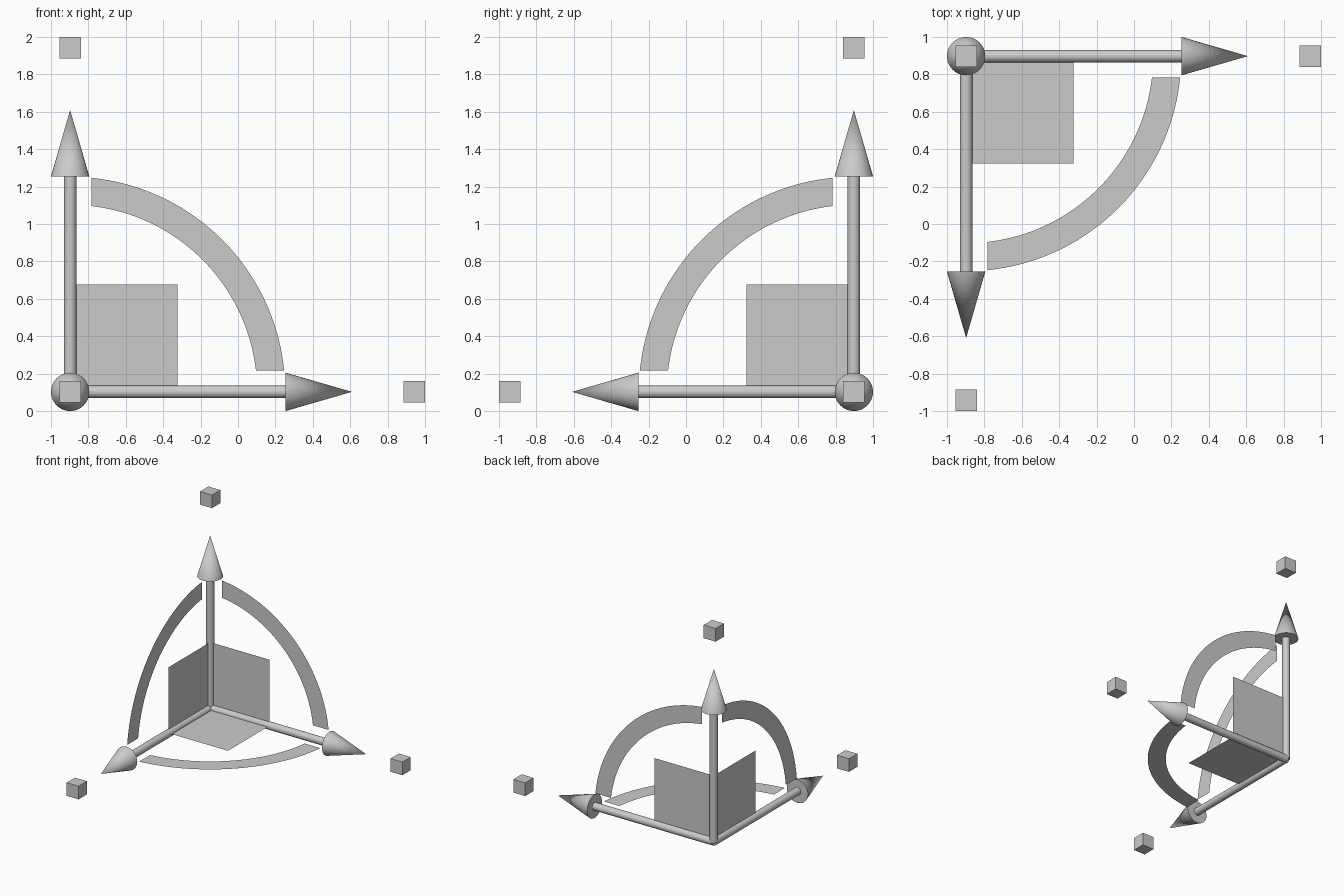
import bpy
import bmesh
import math
from mathutils import Vector, Matrix

cube = bpy.data.objects.get("Cube")
if cube:
    bpy.data.objects.remove(cube, do_unlink=True)

grey = bpy.data.materials.new("plain grey")
grey.use_nodes = True
COLOUR = (0.6, 0.6, 0.6, 1)
grey.diffuse_color = COLOUR
grey.node_tree.nodes["Principled BSDF"].inputs["Base Color"].default_value = COLOUR

CORNER = Vector((-0.8975, 0.8975, 0.1025))
AXES = {
    "side": Vector((1, 0, 0)),
    "front": Vector((0, -1, 0)),
    "up": Vector((0, 0, 1)),
}
SHAFT_END, TIP, CUBE_AT = 1.152, 1.507, 1.84
PANEL, INNER, OUTER, GAP = 0.575, 1.0, 1.15, 0.115


def add_object(name, bm, smooth=False):
    mesh = bpy.data.meshes.new(name)
    bm.to_mesh(mesh)
    bm.free()
    mesh.materials.append(grey)
    obj = bpy.data.objects.new(name, mesh)
    bpy.context.collection.objects.link(obj)
    if smooth:
        bpy.ops.object.select_all(action="DESELECT")
        obj.select_set(True)
        bpy.context.view_layer.objects.active = obj
        bpy.ops.object.shade_smooth_by_angle(angle=math.radians(40))


def add_round(name, axis, start, end, r1, r2):
    """Cylinder or cone running along an axis from the corner."""
    bm = bmesh.new()
    turn = axis.to_track_quat("Z", "Y").to_matrix().to_4x4()
    place = Matrix.Translation(CORNER + axis * (start + end) / 2) @ turn
    bmesh.ops.create_cone(bm, cap_ends=True, segments=32, radius1=r1,
                          radius2=r2, depth=end - start, matrix=place)
    bmesh.ops.remove_doubles(bm, verts=bm.verts, dist=1e-5)
    add_object(name, bm, smooth=True)


def add_sheet(name, u, v, faces):
    """Flat sheet in the plane of two axes, facing the open side."""
    bm = bmesh.new()
    for pts in faces:
        bm.faces.new([bm.verts.new(CORNER + u * a + v * b) for a, b in pts])
    bmesh.ops.remove_doubles(bm, verts=bm.verts, dist=1e-5)
    outward = sum(AXES.values(), Vector()) - u - v
    for face in bm.faces:
        face.normal_update()
        if face.normal.dot(outward) < 0:
            face.normal_flip()
    add_object(name, bm)


def arc_point(radius, t):
    # Ends are cut parallel to the axes at a fixed gap
    first = math.asin(GAP / radius)
    angle = first + (math.pi / 2 - 2 * first) * t
    return radius * math.cos(angle), radius * math.sin(angle)


# Arrows with a detached cube beyond each tip
for name, axis in AXES.items():
    add_round(name + "_arrow_shaft", axis, 0, SHAFT_END, 0.033, 0.033)
    add_round(name + "_arrow_head", axis, SHAFT_END, TIP, 0.1025, 0)
    bm = bmesh.new()
    bmesh.ops.create_cube(bm, size=0.115,
                          matrix=Matrix.Translation(CORNER + axis * CUBE_AT))
    add_object(name + "_end_cube", bm)

# Square panels and curved bands between each pair of arrows
STEPS = 40
for a, b in (("side", "front"), ("side", "up"), ("front", "up")):
    u, v = AXES[a], AXES[b]
    add_sheet(f"{a}_{b}_panel", u, v,
              [[(0, 0), (PANEL, 0), (PANEL, PANEL), (0, PANEL)]])
    band = []
    for i in range(STEPS):
        t0, t1 = i / STEPS, (i + 1) / STEPS
        band.append([arc_point(INNER, t0), arc_point(OUTER, t0),
                     arc_point(OUTER, t1), arc_point(INNER, t1)])
    add_sheet(f"{a}_{b}_band", u, v, band)
